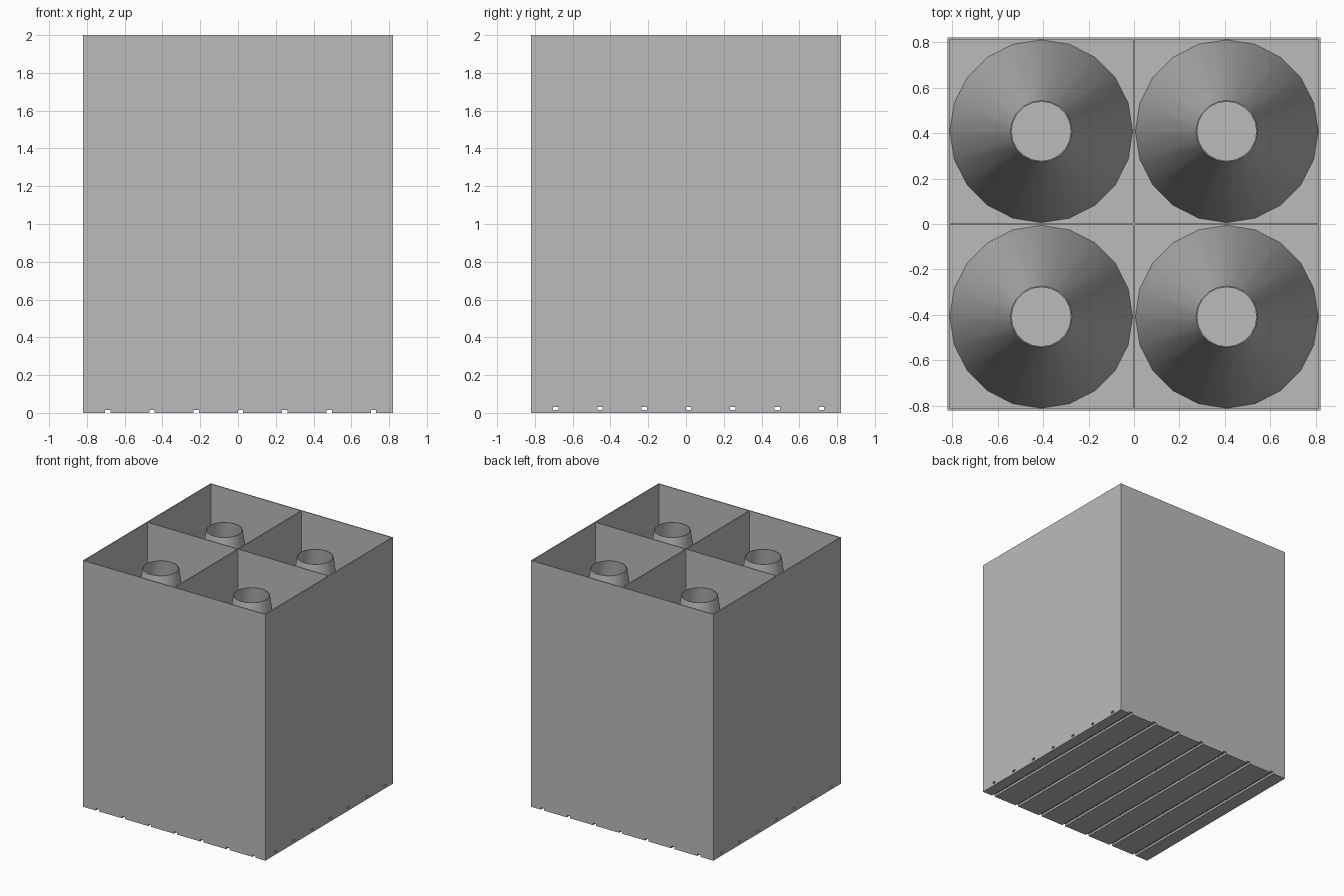
import bpy
import bmesh
from math import radians
from mathutils import Matrix

if "Cube" in bpy.data.objects:
    bpy.data.objects.remove(bpy.data.objects["Cube"], do_unlink=True)

HALF, HEIGHT = 0.82, 2.0
WALL = 0.008
FLOOR = 0.032
SLOT = 0.028
CELL = (2 * HALF - 3 * WALL) / 2
CENTRE = (CELL + WALL) / 2
SLOTS = [-0.69 + 0.2345 * i for i in range(7)]

grey = bpy.data.materials.new("plain grey")
grey.use_nodes = True
colour = (0.5, 0.5, 0.5, 1)
grey.diffuse_color = colour
grey.node_tree.nodes["Principled BSDF"].inputs["Base Color"].default_value = colour


def make_object(name, bm):
    mesh = bpy.data.meshes.new(name)
    bm.to_mesh(mesh)
    bm.free()
    mesh.materials.append(grey)
    obj = bpy.data.objects.new(name, mesh)
    bpy.context.collection.objects.link(obj)
    return obj


def boxes(name, bounds):
    """One object made of boxes, each given by its low and high corner."""
    bm = bmesh.new()
    for low, high in bounds:
        size = [h - l for l, h in zip(low, high)]
        middle = [(h + l) / 2 for l, h in zip(low, high)]
        bmesh.ops.create_cube(bm, size=1, matrix=Matrix.Translation(middle) @ Matrix.Diagonal((*size, 1)))
    return make_object(name, bm)


# Crate: a block with four open cells and crossed slots in its floor
crate = boxes("divided_crate", [((-HALF, -HALF, 0), (HALF, HALF, HEIGHT))])
cells = [((x - CELL / 2, y - CELL / 2, FLOOR), (x + CELL / 2, y + CELL / 2, HEIGHT + 1))
         for x in (-CENTRE, CENTRE) for y in (-CENTRE, CENTRE)]
under_slots = [((s - SLOT / 2, -1, -1), (s + SLOT / 2, 1, FLOOR / 2 + 0.0005)) for s in SLOTS]
floor_slots = [((-1, s - SLOT / 2, FLOOR / 2), (1, s + SLOT / 2, FLOOR)) for s in SLOTS]

cutters = [boxes("cell_cutter", cells), boxes("under_slot_cutter", under_slots),
           boxes("floor_slot_cutter", floor_slots)]
for cutter in cutters:
    cutter.hide_render = True
    cut = crate.modifiers.new(cutter.name, "BOOLEAN")
    cut.operation = "DIFFERENCE"
    cut.solver = "EXACT"
    cut.object = cutter

# Bake the cuts and drop the cutters
baked = bpy.data.meshes.new_from_object(crate.evaluated_get(bpy.context.evaluated_depsgraph_get()))
crate.modifiers.clear()
crate.data = baked
for cutter in cutters:
    bpy.data.objects.remove(cutter, do_unlink=True)


# Hollow cones, open at both ends, one in each cell
def hollow_cone(name, x, y):
    profile = [(0.402, FLOOR), (0.135, 1.89), (0.13, 1.89), (0.397, FLOOR)]
    bm = bmesh.new()
    verts = [bm.verts.new((r, 0, z)) for r, z in profile]
    edges = [bm.edges.new((verts[i], verts[(i + 1) % 4])) for i in range(4)]
    bmesh.ops.spin(bm, geom=verts + edges, cent=(0, 0, 0), axis=(0, 0, 1),
                   angle=radians(360), steps=20, use_duplicate=False)
    bmesh.ops.remove_doubles(bm, verts=bm.verts, dist=0.0005)
    bmesh.ops.recalc_face_normals(bm, faces=bm.faces)
    obj = make_object(name, bm)
    obj.location = (x, y, 0)
    bpy.ops.object.select_all(action="DESELECT")
    obj.select_set(True)
    bpy.context.view_layer.objects.active = obj
    bpy.ops.object.shade_smooth_by_angle(angle=radians(30))


for x, side in ((-CENTRE, "right"), (CENTRE, "left")):
    for y, end in ((-CENTRE, "front"), (CENTRE, "back")):
        hollow_cone(f"{end}_{side}_cone", x, y)
